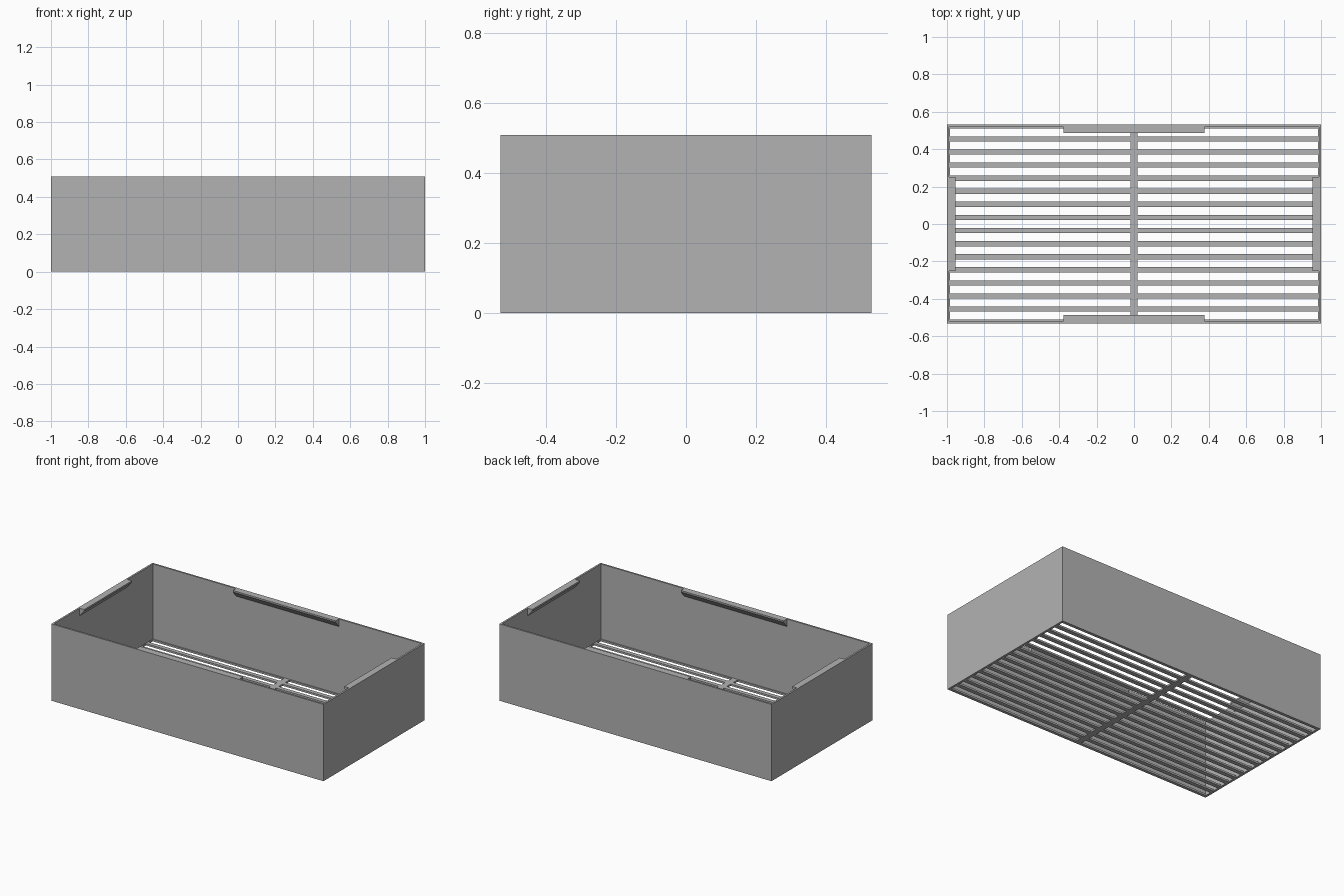
import bpy
import bmesh
from math import pi
from mathutils import Matrix

HX, HY, HZ = 1.0, 0.531, 0.51      # outer half length, half width, height
WALL, FLOOR = 0.012, 0.012         # wall and floor thickness
PITCH, BAR, SPINE = 0.07, 0.014, 0.02   # slat spacing, slat and spine half widths

cube = bpy.data.objects.get("Cube")
if cube:
    bpy.data.objects.remove(cube, do_unlink=True)

grey = bpy.data.materials.new("plain grey")
grey.use_nodes = True
colour = (0.45, 0.45, 0.45, 1)
grey.diffuse_color = colour
grey.node_tree.nodes["Principled BSDF"].inputs["Base Color"].default_value = colour


def finish(name, bm):
    bmesh.ops.remove_doubles(bm, verts=bm.verts, dist=1e-5)
    bmesh.ops.recalc_face_normals(bm, faces=bm.faces)
    mesh = bpy.data.meshes.new(name)
    bm.to_mesh(mesh)
    bm.free()
    mesh.materials.append(grey)
    obj = bpy.data.objects.new(name, mesh)
    bpy.context.collection.objects.link(obj)
    return obj


def extrude(bm, faces, vector):
    """Turn flat faces into a closed solid."""
    new = bmesh.ops.extrude_face_region(bm, geom=faces, use_keep_orig=True)["geom"]
    verts = [v for v in new if isinstance(v, bmesh.types.BMVert)]
    bmesh.ops.translate(bm, verts=verts, vec=vector)


def plate_with_holes(name, xs, ys, is_hole, height):
    """Grid of cells with the holes left out, raised to a height."""
    bm = bmesh.new()
    grid = [[bm.verts.new((x, y, 0)) for y in ys] for x in xs]
    faces = []
    for i in range(len(xs) - 1):
        for j in range(len(ys) - 1):
            if not is_hole(i, j):
                faces.append(bm.faces.new((grid[i][j], grid[i + 1][j],
                                           grid[i + 1][j + 1], grid[i][j + 1])))
    bmesh.ops.delete(bm, geom=[v for v in bm.verts if not v.link_faces], context='VERTS')
    extrude(bm, faces, (0, 0, height))
    return finish(name, bm)


# Four walls as one open ring
ix, iy = HX - WALL, HY - WALL
plate_with_holes("walls", [-HX, -ix, ix, HX], [-HY, -iy, iy, HY],
                 lambda i, j: i == 1 and j == 1, HZ)

# Slatted floor with a central spine
slot_end = ix - 0.003
xs = [-ix, -slot_end, -SPINE, SPINE, slot_end, ix]
ys = [-iy]
for k in range(15):
    y = (k - 7) * PITCH
    ys += [y - PITCH / 2 + BAR, y + PITCH / 2 - BAR]
ys.append(iy)
plate_with_holes("slatted_floor", xs, ys,
                 lambda i, j: i in (1, 3) and j % 2 == 1, FLOOR)


# Stacking lips under the rim, sloped on the underside
def lip(name, wall_distance, half_length, angle):
    inner = wall_distance - 0.033
    profile = [(wall_distance, HZ), (inner, HZ), (inner, HZ - 0.01),
               (wall_distance, HZ - 0.05)]
    bm = bmesh.new()
    face = bm.faces.new([bm.verts.new((-half_length, y, z)) for y, z in profile])
    extrude(bm, [face], (2 * half_length, 0, 0))
    bm.transform(Matrix.Rotation(angle, 4, 'Z'))
    return finish(name, bm)


lip("back_lip", iy, 0.378, 0)
lip("front_lip", iy, 0.378, pi)
lip("left_lip", ix, 0.25, -pi / 2)
lip("right_lip", ix, 0.25, pi / 2)
